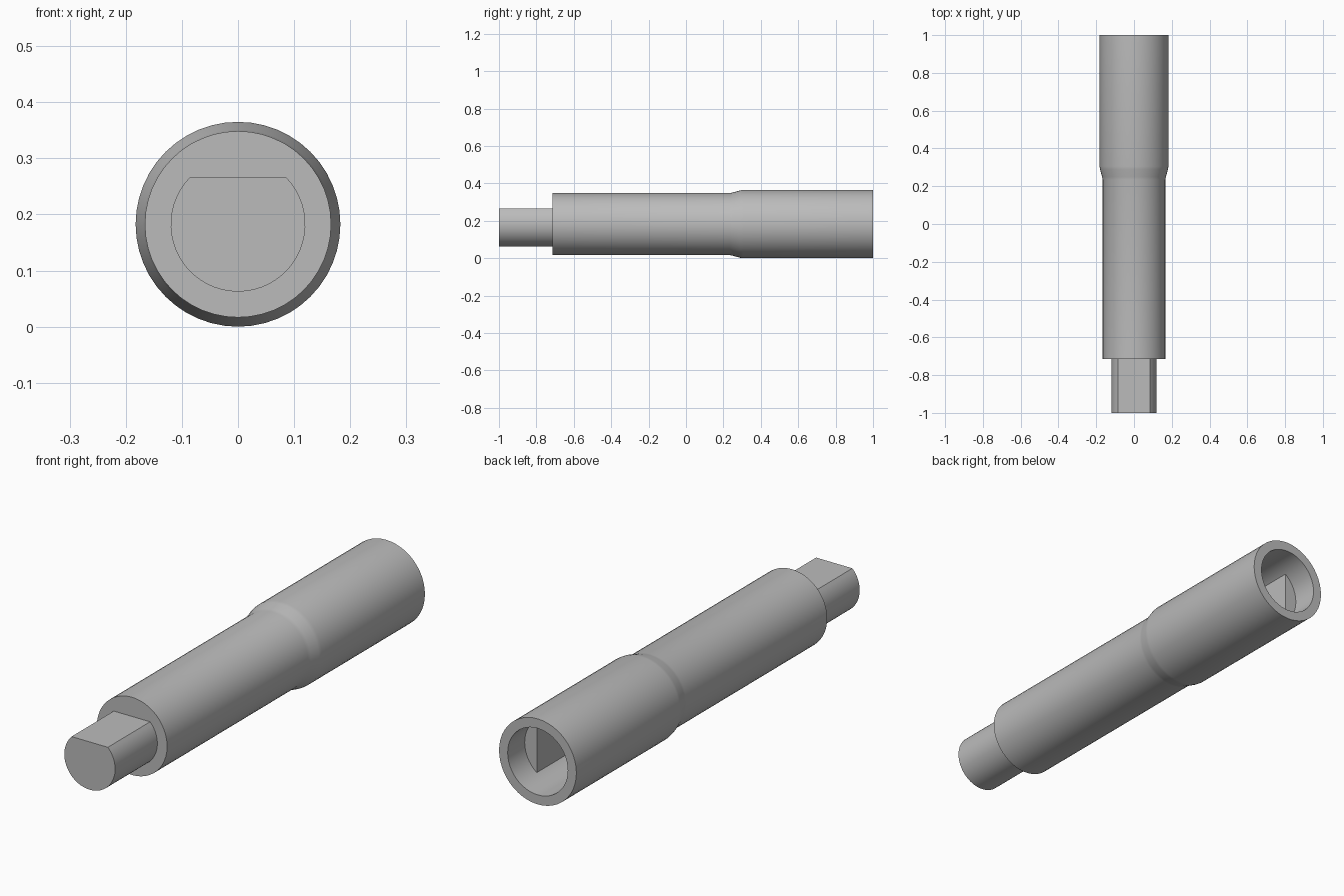
import bpy, bmesh
from math import radians, asin, acos, pi, cos, sin

cube = bpy.data.objects.get("Cube")
if cube:
    bpy.data.objects.remove(cube)

AXIS_Z = 0.1825      # height of the shaft axis
SIDES = 48
BORE = 0.142         # socket radius
FLAT = 0.085         # distance of the socket flats from the axis
SOCKET_END = 0.5     # y of the socket floor

grey = bpy.data.materials.new("Grey metal")
grey.use_nodes = True
grey.diffuse_color = (0.5, 0.5, 0.5, 1)
grey.node_tree.nodes["Principled BSDF"].inputs["Base Color"].default_value = (0.5, 0.5, 0.5, 1)


def finish(name, bm):
    bmesh.ops.recalc_face_normals(bm, faces=bm.faces)
    mesh = bpy.data.meshes.new(name)
    bm.to_mesh(mesh)
    bm.free()
    obj = bpy.data.objects.new(name, mesh)
    obj.location.z = AXIS_Z
    bpy.context.collection.objects.link(obj)
    mesh.materials.append(grey)
    bpy.ops.object.select_all(action='DESELECT')
    obj.select_set(True)
    bpy.context.view_layer.objects.active = obj
    bpy.ops.object.shade_smooth_by_angle(angle=radians(30))
    return obj


def lathe(name, profile):
    """Turn a (radius, y) profile about the y axis."""
    bm = bmesh.new()
    verts = [bm.verts.new((r, y, 0)) for r, y in profile]
    edges = [bm.edges.new(pair) for pair in zip(verts, verts[1:])]
    bmesh.ops.spin(bm, geom=verts + edges, cent=(0, 0, 0), axis=(0, 1, 0),
                   angle=2 * pi, steps=SIDES, use_duplicate=False)
    bmesh.ops.remove_doubles(bm, verts=bm.verts, dist=0.0001)
    return finish(name, bm)


def prism(name, outline, y0, y1):
    """Extrude an (x, z) outline along y."""
    bm = bmesh.new()
    face = bm.faces.new([bm.verts.new((x, y0, z)) for x, z in outline])
    out = bmesh.ops.extrude_face_region(bm, geom=[face])
    moved = [v for v in out["geom"] if isinstance(v, bmesh.types.BMVert)]
    bmesh.ops.translate(bm, verts=moved, vec=(0, y1 - y0, 0))
    return finish(name, bm)


def arc(radius, start, end, steps):
    angles = [start + (end - start) * i / steps for i in range(steps + 1)]
    return [(radius * cos(a), radius * sin(a)) for a in angles]


# Shaft with flared sleeve and hollow socket
lathe("shaft", [(0, -0.715), (0.166, -0.715), (0.166, 0.235), (0.169, 0.25),
                (0.18, 0.29), (0.1825, 0.305), (0.1825, 1), (BORE, 1),
                (BORE, SOCKET_END), (0, SOCKET_END)])

# Drive tang with one flat on top
a = asin(0.084 / 0.12)
prism("drive_tang", arc(0.12, pi - a, 2 * pi + a, 40), -1, -0.715)

# Opposed flats inside the socket
h = acos(FLAT / BORE)
for side, turn in (("left", 0), ("right", pi)):
    prism(side + "_socket_flat", arc(BORE, turn - h, turn + h, 16), SOCKET_END, 0.885)
